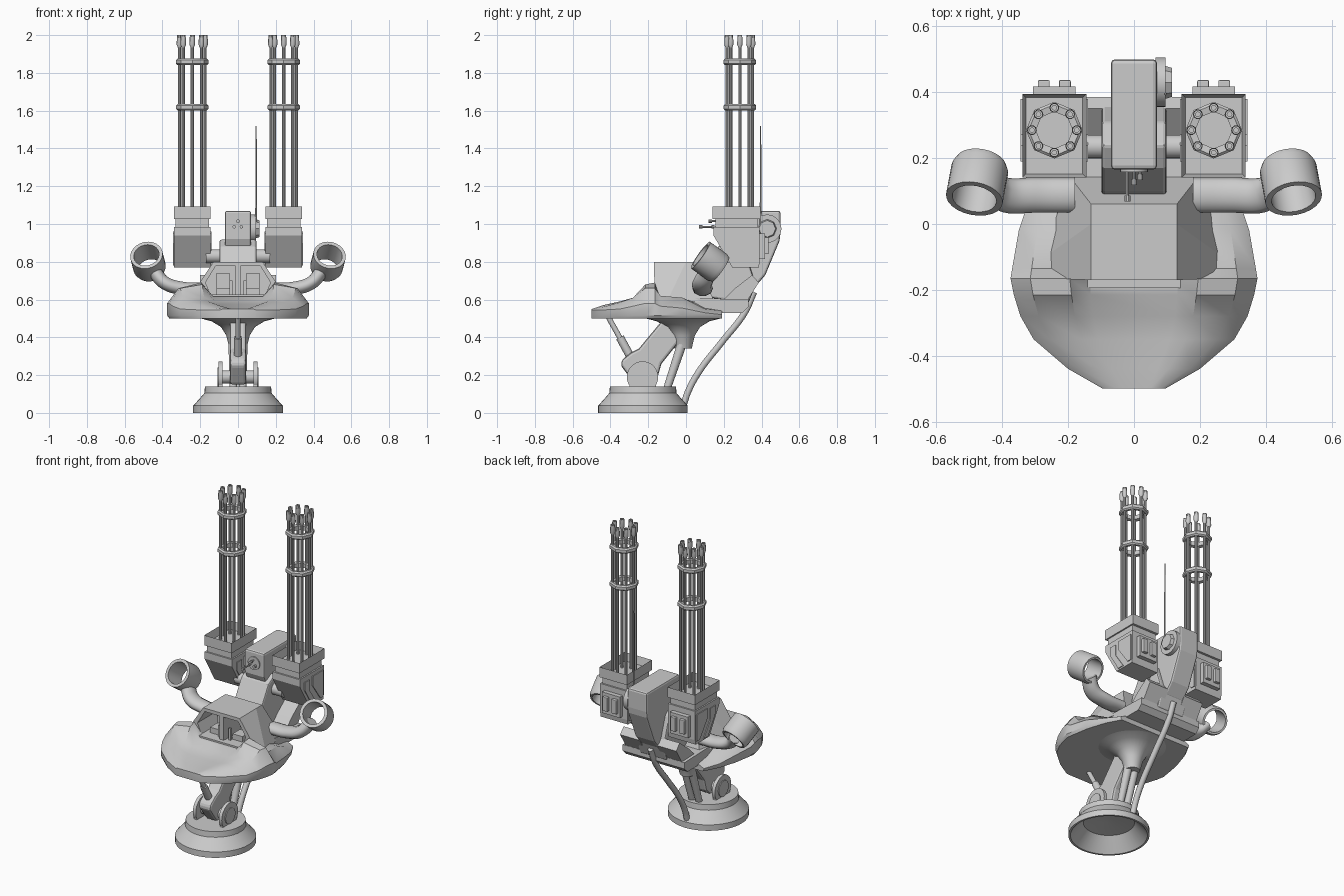
import bpy, bmesh
from math import sin, cos, pi, radians
from mathutils import Vector, Matrix


def finish(name, bm, smooth=False):
    bmesh.ops.recalc_face_normals(bm, faces=bm.faces)
    me = bpy.data.meshes.new(name)
    bm.to_mesh(me)
    bm.free()
    ob = bpy.data.objects.new(name, me)
    bpy.context.collection.objects.link(ob)
    if smooth:
        bpy.ops.object.select_all(action='DESELECT')
        ob.select_set(True)
        bpy.context.view_layer.objects.active = ob
        bpy.ops.object.shade_smooth_by_angle(angle=radians(35))
    return ob


def loft(name, rings, cap=True, close=False, smooth=False):
    bm = bmesh.new()
    vs = [[bm.verts.new(p) for p in r] for r in rings]
    pairs = list(zip(vs, vs[1:])) + ([(vs[-1], vs[0])] if close else [])
    for a, b in pairs:
        for i in range(len(a)):
            j = (i + 1) % len(a)
            bm.faces.new((a[i], a[j], b[j], b[i]))
    if cap and not close:
        bm.faces.new(vs[0])
        bm.faces.new(vs[-1])
    return finish(name, bm, smooth)


def prism(name, pts, a, b, axis='x', bevel=0):
    f = (lambda p, t: (t, p[0], p[1])) if axis == 'x' else (lambda p, t: (p[0], t, p[1]))
    ob = loft(name, [[f(p, t) for p in pts] for t in (a, b)])
    if bevel:
        m = ob.modifiers.new('bevel', 'BEVEL')
        m.width, m.segments = bevel, 2
    return ob


def box(name, x0, x1, y0, y1, z0, z1, bevel=0):
    return prism(name, [(y0, z0), (y1, z0), (y1, z1), (y0, z1)], x0, x1, bevel=bevel)


def lathe(name, prof, origin, direction=(0, 0, 1), n=32, close=False):
    """Revolve (radius, height) pairs about an axis."""
    q = Vector(direction).to_track_quat('Z', 'Y')
    o = Vector(origin)
    rings = [[o + q @ Vector((r * cos(2 * pi * i / n), r * sin(2 * pi * i / n), h))
              for i in range(n)] for r, h in prof]
    return loft(name, rings, close=close, smooth=True)


def rod(name, a, b, r, n=16, r2=None):
    d = Vector(b) - Vector(a)
    return lathe(name, [(r, 0), (r2 or r, d.length)], a, d, n)


def tube(name, pts, r):
    cu = bpy.data.curves.new(name, 'CURVE')
    cu.dimensions = '3D'
    cu.bevel_depth, cu.bevel_resolution, cu.use_fill_caps = r, 3, True
    sp = cu.splines.new('BEZIER')
    sp.bezier_points.add(len(pts) - 1)
    for bp, p in zip(sp.bezier_points, pts):
        bp.co = p
        bp.handle_left_type = bp.handle_right_type = 'AUTO'
    ob = bpy.data.objects.new(name, cu)
    bpy.context.collection.objects.link(ob)
    return ob


# Round hollow foot
lathe('base', [(0.03, 0.10), (0.15, 0.085), (0.225, 0.0), (0.237, 0.0), (0.237, 0.038),
               (0.195, 0.085), (0.178, 0.105), (0.175, 0.14), (0.03, 0.14)], (0, -0.228, 0), n=40)

# Pivot lugs and axle
rod('pivot_axle', (-0.1, -0.23, 0.19), (0.1, -0.23, 0.19), 0.035)
for s in (-1, 1):
    rod('pivot_lug', (s * 0.082, -0.23, 0.19), (s * 0.103, -0.23, 0.19), 0.083, 28)
    rod('lug_cap', (s * 0.1, -0.23, 0.19), (s * 0.108, -0.23, 0.19), 0.05, 24)
    box('lug_foot', s * 0.082, s * 0.103, -0.30, -0.16, 0.13, 0.19)

# Leaning support arm, flared mount, struts, hose
prism('support_arm', [(-0.345, 0.25), (-0.34, 0.28), (-0.29, 0.32), (-0.25, 0.34), (-0.13, 0.485),
                      (0.05, 0.485), (-0.13, 0.26), (-0.15, 0.19), (-0.19, 0.15), (-0.27, 0.15)],
      -0.043, 0.043, bevel=0.014)
lathe('flared_mount', [(0.205, 0.502), (0.14, 0.485), (0.09, 0.455), (0.062, 0.41), (0.045, 0.34)],
      (0, -0.015, 0))
for s in (-1, 1):
    rod('rear_strut', (s * 0.025, -0.10, 0.13), (s * 0.025, -0.01, 0.40), 0.02, 12, 0.026)
rod('front_piston', (0, -0.41, 0.505), (0, -0.34, 0.38), 0.014)
rod('piston_sleeve', (0, -0.35, 0.40), (0, -0.29, 0.29), 0.022)
tube('cable_hose', [(0, 0.36, 0.64), (0, 0.31, 0.53), (0, 0.19, 0.375), (0, 0.07, 0.22),
                    (0, 0.01, 0.11), (0, -0.01, 0.05)], 0.018)

# Sculpted deck: rows of (y, half width, edge, shoulder, mid, centre heights)
rows = [(-0.50, 0.095, 0.545, 0.55, 0.55, 0.55), (-0.44, 0.20, 0.545, 0.56, 0.57, 0.56),
        (-0.35, 0.305, 0.55, 0.585, 0.59, 0.575), (-0.28, 0.345, 0.565, 0.61, 0.61, 0.59),
        (-0.215, 0.365, 0.58, 0.66, 0.68, 0.615), (-0.165, 0.375, 0.58, 0.66, 0.69, 0.62),
        (-0.135, 0.37, 0.565, 0.62, 0.62, 0.61), (-0.02, 0.35, 0.555, 0.61, 0.61, 0.60),
        (0.10, 0.31, 0.53, 0.55, 0.56, 0.56), (0.19, 0.26, 0.52, 0.54, 0.55, 0.55)]
rings = []
for y, w, e, sh, m, c in rows:
    half = [(w, 0.515), (w, e), (w * 0.84, sh), (w * 0.52, m), (w * 0.36, c)]
    rings.append([(x, y, z) for x, z in half] + [(-x, y, z) for x, z in half[::-1]]
                 + [(-w * 0.97, y, 0.5), (w * 0.97, y, 0.5)])
loft('deck', rings, smooth=True)

# Cab with two window openings
cab = loft('cab', [[(-0.27, -0.165, 0.59), (0.27, -0.165, 0.59), (0.27, -0.10, 0.59),
                    (0.2, 0.15, 0.59), (-0.2, 0.15, 0.59), (-0.27, -0.10, 0.59)],
                   [(-0.13, -0.17, 0.80), (0.13, -0.17, 0.80), (0.13, 0.0, 0.80),
                    (0.13, 0.06, 0.80), (-0.13, 0.06, 0.80), (-0.13, 0.0, 0.80)]])
for s in (-1, 1):
    cut = prism('window_cutter', [(s * 0.014, 0.625), (s * 0.145, 0.625), (s * 0.172, 0.69),
                                  (s * 0.118, 0.778), (s * 0.014, 0.778)], -0.3, 0.02, 'y')
    cut.hide_render = True
    cut.hide_set(True)
    md = cab.modifiers.new('window', 'BOOLEAN')
    md.object, md.operation = cut, 'DIFFERENCE'
    box('seat_base', s * 0.045, s * 0.115, -0.12, -0.03, 0.62, 0.66)
    box('seat_back', s * 0.045, s * 0.115, -0.045, -0.02, 0.65, 0.74)
    box('control_lever', s * 0.03, s * 0.045, -0.14, -0.125, 0.62, 0.70)
prism('window_sill', [(-0.18, 0.60), (0.18, 0.60), (0.15, 0.627), (-0.15, 0.627)], -0.195, -0.15, 'y')

# Rear platform and shoulder block
prism('rear_platform', [(-0.02, 0.53), (0.30, 0.53), (0.33, 0.56), (0.33, 0.60), (-0.02, 0.61)], -0.22, 0.22)
for s in (-1, 1):
    prism('rear_plate', [(0.20, 0.60), (0.31, 0.57), (0.385, 0.69), (0.35, 0.73), (0.26, 0.66)],
          s * 0.06, s * 0.2)
prism('shoulder_block', [(0.06, 0.62), (0.33, 0.58), (0.37, 0.68), (0.31, 0.86), (0.24, 0.92),
                         (0.17, 0.88), (0.10, 0.76)], -0.098, 0.098, bevel=0.01)

# Sensor head with disc, lenses and aerial
prism('sensor_head', [(0.165, 1.07), (0.165, 0.92), (0.22, 0.80), (0.28, 0.68), (0.36, 0.66),
                      (0.42, 0.73), (0.495, 0.91), (0.50, 0.95), (0.50, 1.07)], -0.07, 0.07, bevel=0.012)
rod('head_disc', (0.065, 0.43, 0.975), (0.095, 0.43, 0.975), 0.075, 28)
rod('head_disc_cap', (0.095, 0.43, 0.975), (0.115, 0.43, 0.975), 0.05, 8, 0.044)
rod('face_plate', (0, 0.17, 0.995), (0, 0.158, 0.995), 0.042, 24)
for x, z, y in ((-0.02, 0.985, 0.075), (0.018, 0.985, 0.14), (0.0, 1.015, 0.125)):
    rod('sensor_stalk', (x, 0.16, z), (x, y, z), 0.005, 8)
    rod('sensor_tip', (x, y + 0.012, z), (x, y - 0.006, z), 0.009, 10)
rod('aerial', (0.096, 0.395, 1.0), (0.096, 0.395, 1.52), 0.005, 8, 0.003)

# Both sides: gun pods and open cups on curved arms
for s in (-1, 1):
    cx, cy = s * 0.242, 0.285
    rod('gun_axle', (s * 0.05, 0.235, 0.83), (s * 0.17, 0.235, 0.83), 0.036, 20)
    prism('gun_housing', [(0.145, 0.985), (0.145, 0.94), (0.245, 0.77), (0.385, 0.77), (0.39, 0.80),
                          (0.39, 0.985)], cx - 0.097, cx + 0.097)
    box('gun_neck', cx - 0.088, cx + 0.088, 0.155, 0.38, 0.975, 1.04)
    for t in (-1, 1):
        a, b = cx + t * 0.09, cx + t * 0.102
        prism('side_plate', [(0.27, 0.96), (0.38, 0.96), (0.38, 0.79), (0.35, 0.79), (0.27, 0.90)], a, b)
        prism('side_rib', [(0.19, 0.95), (0.24, 0.95), (0.24, 0.88), (0.31, 0.78), (0.265, 0.78), (0.19, 0.90)], a, b)
        box('back_bar', cx + t * 0.032 - 0.018, cx + t * 0.032 + 0.018, 0.41, 0.437, 0.84, 0.93, 0.004)
    box('back_panel', cx - 0.064, cx + 0.064, 0.38, 0.418, 0.815, 0.95)
    # Open square collar
    bm = bmesh.new()
    bmesh.ops.create_cube(bm, size=1, matrix=Matrix.Translation((cx, 0.268, 1.06))
                          @ Matrix.Diagonal((0.194, 0.254, 0.065, 1)))
    bm.normal_update()
    top = [f for f in bm.faces if f.normal.z > 0.9]
    bmesh.ops.inset_region(bm, faces=top, thickness=0.016)
    bmesh.ops.translate(bm, verts=top[0].verts, vec=(0, 0, -0.05))
    finish('gun_collar', bm)
    # Barrels, muzzles and clamp rings
    for i in range(8):
        x, y = cx + 0.068 * cos(i * pi / 4), cy + 0.068 * sin(i * pi / 4)
        rod('barrel', (x, y, 1.03), (x, y, 1.96), 0.0085, 10)
        lathe('muzzle', [(0.009, 1.935), (0.015, 1.95), (0.013, 2.0), (0.007, 2.0), (0.007, 1.97)],
              (x, y, 0), n=10)
    for z in (1.618, 1.858):
        lathe('clamp_ring', [(0.056, -0.013), (0.078, -0.017), (0.086, -0.009), (0.086, 0.009),
                             (0.078, 0.017), (0.056, 0.013)], (cx, cy, z), n=8, close=True)
    # Cup and its arm
    lathe('side_cup', [(0.066, -0.066), (0.078, -0.066), (0.087, -0.045), (0.087, 0.066), (0.068, 0.066)],
          (s * 0.475, 0.13, 0.797), (s * 0.15, -0.8, 0.57), 24, close=True)
    arm = tube('cup_arm', [(s * 0.18, 0, 0.655), (s * 0.30, 0, 0.66), (s * 0.39, 0, 0.69),
                           (s * 0.44, 0.02, 0.745)], 0.037)
    arm.location.y = 0.088
    arm.scale.y = 1.45
